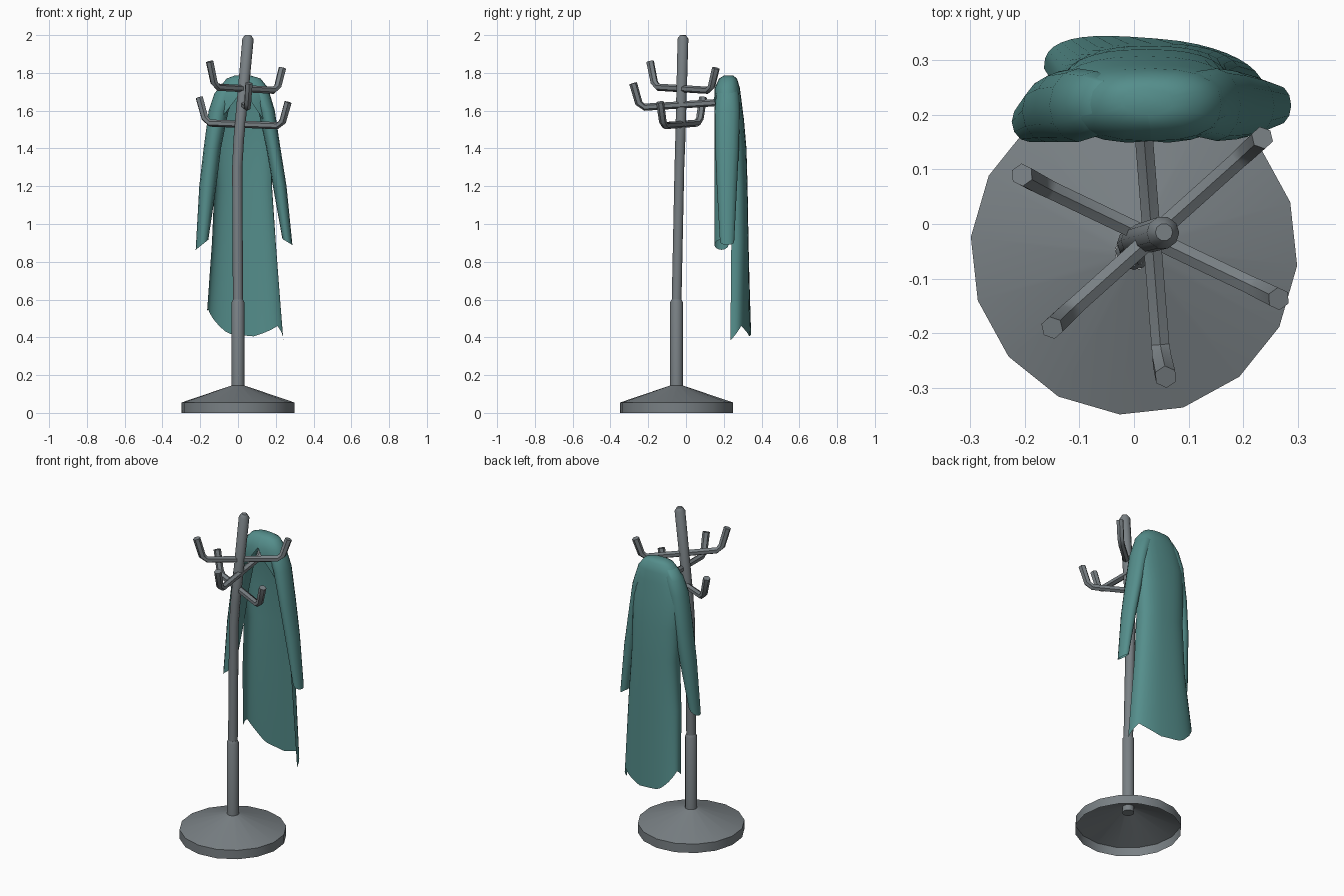
import bpy, bmesh, math
from mathutils import Vector

if "Cube" in bpy.data.objects:
    bpy.data.objects.remove(bpy.data.objects["Cube"])


def material(name, rgb):
    m = bpy.data.materials.new(name)
    m.diffuse_color = (*rgb, 1)
    m.use_nodes = True
    m.node_tree.nodes["Principled BSDF"].inputs["Base Color"].default_value = m.diffuse_color
    return m


GREY = material("grey metal", (0.19, 0.215, 0.23))
TEAL = material("teal cloth", (0.09, 0.27, 0.26))


def loft(name, rows, mat, closed=True, cap_start=False, cap_end=False, angle=40):
    """Skin a list of equally long point rows."""
    bm = bmesh.new()
    vs = [[bm.verts.new(p) for p in r] for r in rows]
    n = len(rows[0])
    for a, b in zip(vs, vs[1:]):
        for i in range(n if closed else n - 1):
            j = (i + 1) % n
            bm.faces.new((a[i], a[j], b[j], b[i]))
    if cap_start:
        bm.faces.new(vs[0][::-1])
    if cap_end:
        bm.faces.new(vs[-1])
    bmesh.ops.recalc_face_normals(bm, faces=bm.faces)
    me = bpy.data.meshes.new(name)
    bm.to_mesh(me)
    bm.free()
    me.materials.append(mat)
    ob = bpy.data.objects.new(name, me)
    bpy.context.collection.objects.link(ob)
    bpy.ops.object.select_all(action='DESELECT')
    ob.select_set(True)
    bpy.context.view_layer.objects.active = ob
    bpy.ops.object.shade_smooth_by_angle(angle=math.radians(angle))
    return ob


def ring(cx, cy, z, rx, ry, n, start=0.0, tilt=0.0):
    """Horizontal ellipse, tilt raises z along x."""
    out = []
    for i in range(n):
        a = start + 2 * math.pi * i / n
        out.append((cx + rx * math.cos(a), cy + ry * math.sin(a),
                    z + tilt * rx * math.cos(a)))
    return out


def tube(name, pts, radii, ref, n):
    """Tube along a path that lies in the plane normal to ref."""
    pts = [Vector(p) for p in pts]
    rows = []
    for k, p in enumerate(pts):
        t = (pts[min(k + 1, len(pts) - 1)] - pts[max(k - 1, 0)]).normalized()
        u = t.cross(ref).normalized()
        w = t.cross(u)
        rows.append([p + radii[k] * (u * math.cos(2 * math.pi * i / n) +
                                     w * math.sin(2 * math.pi * i / n)) for i in range(n)])
    return loft(name, rows, GREY, True, True, True)


# Hollow base: rim and shallow cone
s = math.radians(-5)
loft("base", [ring(0, -0.05, z, r, r, 16, s) for z, r in
              ((0, 0.3), (0.055, 0.3), (0.145, 0.034))], GREY, angle=30)

# Pole: thick lower sleeve and slightly bent upper post
loft("lower_pole", [ring(0, -0.05, z, r, r, 12) for z, r in
                    ((0.11, 0.034), (0.585, 0.034), (0.6, 0.027))], GREY, True, True, True)
tube("upper_pole", [(0, -0.05, 0.58), (-0.004, -0.035, 1.3), (0.004, -0.03, 1.45),
                    (0.053, -0.016, 1.98), (0.055, -0.015, 2.0)],
     [0.027, 0.027, 0.028, 0.03, 0.016], Vector((0, 1, 0)), 10)


# Hook arms: each bar crosses the pole and turns up at both ends
def arm(name, tip_a, bend_a, bend_b, tip_b):
    ta, ba, bb, tb = map(Vector, (tip_a, bend_a, bend_b, tip_b))
    pts = [ta, ba.lerp(ta, 0.18), ba.lerp(bb, 0.05),
           bb.lerp(ba, 0.05), bb.lerp(tb, 0.18), tb]
    d = bb - ba
    tube(name, pts, [0.021, 0.02, 0.019, 0.019, 0.02, 0.021],
         Vector((-d.y, d.x, 0)).normalized(), 6)


arm("upper_hooks", (-0.15, -0.19, 1.86), (-0.122, -0.163, 1.725),
    (0.205, 0.13, 1.707), (0.235, 0.158, 1.825))
arm("lower_hooks", (-0.205, 0.09, 1.67), (-0.168, 0.07, 1.535),
    (0.23, -0.12, 1.52), (0.265, -0.137, 1.645))
arm("middle_hooks", (0.058, -0.28, 1.745), (0.05, -0.243, 1.617),
    (0.015, 0.2, 1.645), (0.012, 0.232, 1.76))

# Coat body: shell whose front opening widens downwards
# z, left x, right x, front y, back y, wrap angle past the sides
BODY = [
    (1.785, -0.02, 0.07, 0.20, 0.25, 90),
    (1.77, -0.06, 0.12, 0.175, 0.27, 90),
    (1.72, -0.10, 0.16, 0.152, 0.285, 90),
    (1.66, -0.125, 0.175, 0.148, 0.293, 80),
    (1.55, -0.145, 0.185, 0.155, 0.307, 50),
    (1.4, -0.135, 0.18, 0.165, 0.32, 25),
    (1.2, -0.125, 0.18, 0.18, 0.326, 12),
    (0.9, -0.138, 0.20, 0.18, 0.331, 8),
]
HEM = [(0, 0.385), (0.2, 0.46), (0.45, 0.405), (0.62, 0.42), (0.92, 0.555), (1, 0.52)]
N = 21


def hem_z(t):
    for (a, za), (b, zb) in zip(HEM, HEM[1:]):
        if t <= b:
            return za + (zb - za) * (t - a) / (b - a)
    return HEM[-1][1]


def arc(z, xl, xr, yf, yb, wrap, skew=0.0, hem=False):
    out = []
    for i in range(N):
        t = i / (N - 1)
        a = math.radians(-wrap + t * (180 + 2 * wrap))
        c, q = math.cos(a), math.sin(a)
        p = 0.8
        x = (xl + xr) / 2 + (xr - xl) / 2 * math.copysign(abs(c) ** p, c)
        y = (yf + yb) / 2 + (yb - yf) / 2 * math.copysign(abs(q) ** p, q)
        out.append((x, y - skew * c, hem_z(t) if hem else z))
    return out


rows = [arc(*r) for r in BODY]
rows.append(arc(0, -0.165, 0.24, 0.18, 0.34, 0, 0.025, True))
loft("coat_body", rows, TEAL, False, True, angle=60)

# Sleeves: z, outer x, inner x, front y, back y
LEFT = [
    (1.745, -0.085, 0.0, 0.185, 0.265),
    (1.69, -0.125, -0.015, 0.16, 0.28),
    (1.6, -0.155, -0.05, 0.15, 0.285),
    (1.4, -0.182, -0.09, 0.15, 0.28),
    (1.2, -0.205, -0.115, 0.15, 0.265),
    (0.89, -0.224, -0.157, 0.15, 0.225),
]
RIGHT = [
    (1.745, 0.135, 0.05, 0.185, 0.265),
    (1.69, 0.168, 0.065, 0.16, 0.28),
    (1.6, 0.195, 0.108, 0.152, 0.285),
    (1.4, 0.225, 0.15, 0.155, 0.28),
    (1.2, 0.257, 0.185, 0.163, 0.27),
    (0.905, 0.288, 0.235, 0.18, 0.255),
]
for name, data, tilt in (("left_sleeve", LEFT, 0.8), ("right_sleeve", RIGHT, -0.6)):
    rows = []
    for k, (z, xo, xi, yf, yb) in enumerate(data):
        rows.append(ring((xo + xi) / 2, (yf + yb) / 2, z, abs(xo - xi) / 2, (yb - yf) / 2,
                         12, 0, tilt if k == len(data) - 1 else 0))
    loft(name, rows, TEAL, True, True, angle=60)
